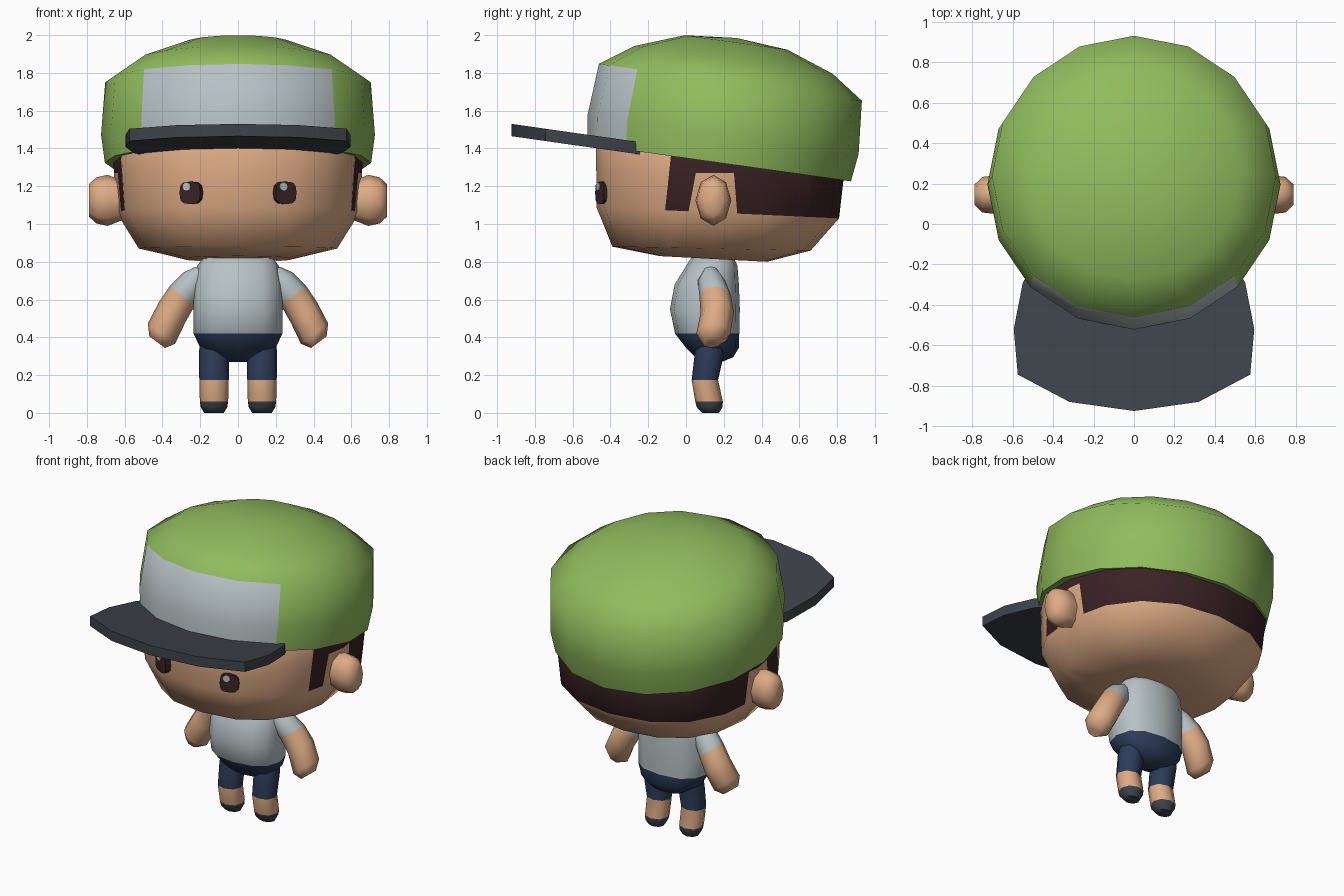
import bpy, bmesh, math
from mathutils import Vector, Quaternion

if "Cube" in bpy.data.objects:
    bpy.data.objects.remove(bpy.data.objects["Cube"])


def material(name, rgb):
    m = bpy.data.materials.new(name)
    m.diffuse_color = (*rgb, 1)
    m.use_nodes = True
    m.node_tree.nodes["Principled BSDF"].inputs["Base Color"].default_value = m.diffuse_color
    return m


GREEN = material("leaf green", (0.28, 0.50, 0.11))
GREY = material("pale grey", (0.47, 0.54, 0.56))
SKIN = material("skin", (0.73, 0.41, 0.235))
CHARCOAL = material("charcoal", (0.048, 0.057, 0.07))
NAVY = material("navy", (0.025, 0.045, 0.10))
BROWN = material("dark brown", (0.042, 0.016, 0.018))


def finish(name, bm, mats, rule=None, angle=60):
    bmesh.ops.remove_doubles(bm, verts=bm.verts, dist=0.003)
    bmesh.ops.recalc_face_normals(bm, faces=bm.faces)
    if rule:
        for f in bm.faces:
            f.material_index = rule(f.calc_center_median())
    me = bpy.data.meshes.new(name)
    bm.to_mesh(me)
    bm.free()
    for m in mats:
        me.materials.append(m)
    ob = bpy.data.objects.new(name, me)
    bpy.context.collection.objects.link(ob)
    bpy.ops.object.select_all(action='DESELECT')
    ob.select_set(True)
    bpy.context.view_layer.objects.active = ob
    bpy.ops.object.shade_smooth_by_angle(angle=math.radians(angle))
    return ob


def loft(name, rings, sides, mats, rule=None, power=2, cuts=(), angle=60):
    """Skin rings of (centre, rx, ry, rotation); power above 2 squares the section."""
    bm = bmesh.new()

    def soft(t):
        return math.copysign(abs(t) ** (2 / power), t) if abs(t) > 1e-6 else 0
    loops = []
    for c, rx, ry, rot in rings:
        loop = []
        for i in range(sides):
            a = 2 * math.pi * i / sides
            loop.append(bm.verts.new(Vector(c) + rot @ Vector((rx * soft(math.cos(a)), ry * soft(math.sin(a)), 0))))
        loops.append(loop)
    for lo, hi in zip(loops, loops[1:]):
        for i in range(sides):
            j = (i + 1) % sides
            bm.faces.new((lo[i], lo[j], hi[j], hi[i]))
    bm.faces.new(loops[0][::-1])
    bm.faces.new(loops[-1])
    for co, no in cuts:
        bmesh.ops.bisect_plane(bm, geom=bm.verts[:] + bm.edges[:] + bm.faces[:], plane_co=co, plane_no=no)
    return finish(name, bm, mats, rule, angle)


def tilt(d):
    return Vector((0, 0, 1)).rotation_difference(Vector(d))


UP = Quaternion()

# Head, with the hair cut into its faces around the ears
def hair_rule(c):
    above = c.z > 1.085 - 0.047 * (c.y + 0.11)
    front = -0.11 + 0.107 * (c.z - 1.08)
    notch = 0.016 + 0.19 * (c.z - 1.08) < c.y < 0.27 - 0.08 * (c.z - 1.07) and c.z < 1.27
    return int(above and c.y > front and not notch)


head = [(0.145, 0.815, 0.285, 0.053), (0.135, 0.87, 0.525, 0.02), (0.168, 1.06, 0.643, 0.047),
        (0.18, 1.325, 0.66, 0.115), (0.19, 1.5, 0.6, 0.12)]
loft("head", [((0, y, z), r, r, tilt((0, k, 1))) for y, z, r, k in head], 16, [SKIN, BROWN], hair_rule, 2.3,
     cuts=[((0, -0.11, 1.08), (0, 1, -0.107)), ((0, 0.016, 1.08), (0, 1, -0.19)),
           ((0, 0.27, 1.07), (0, 1, 0.08)), ((0, 0, 1.27), (0, 0, 1))])

# Cap crown: tilted back, grey panel on the front quarter
MID = Vector((0, 0.235, 1.75))
AXIS = Vector((0, 0.139, 0.99)).normalized()
BACK = Vector((0, 0.99, -0.139)).normalized()


def panel_rule(c):
    v = c - MID
    return int(-0.42 < v.dot(AXIS) < -0.01 and -v.dot(BACK) > abs(c.x))


crown = [(-0.43, 0.705), (-0.28, 0.725), (0, 0.703), (0.12, 0.53), (0.213, 0.275), (0.237, 0.001)]
loft("cap_crown", [(MID + AXIS * n, r, r, tilt(AXIS)) for n, r in crown], 16, [GREEN, GREY], panel_rule)

# Cap brim: sloped slab from half an outline
half = [(0.32, -0.88), (0.575, -0.745), (0.595, -0.52), (0.55, -0.29), (0.51, -0.22)]
outline = [(0, -0.925)] + half + [(-x, y) for x, y in reversed(half)]
bm = bmesh.new()
face = bm.faces.new([bm.verts.new((x, y, 1.53 - 0.142 * (y + 0.925))) for x, y in outline])
ext = bmesh.ops.extrude_face_region(bm, geom=[face])
bmesh.ops.translate(bm, vec=(0, 0, -0.065), verts=[v for v in ext["geom"] if isinstance(v, bmesh.types.BMVert)])
bmesh.ops.delete(bm, geom=[f for f in bm.faces if not f.is_valid], context='FACES')
bmesh.ops.holes_fill(bm, edges=bm.edges)
finish("cap_brim", bm, [CHARCOAL], angle=30)

# Torso: shirt over shorts
torso = [(0.27, 0.15, 0.05, 0.04), (0.295, 0.15, 0.12, 0.10), (0.345, 0.14, 0.20, 0.14), (0.42, 0.112, 0.235, 0.17),
         (0.55, 0.10, 0.237, 0.185), (0.68, 0.11, 0.235, 0.17), (0.78, 0.137, 0.215, 0.135), (0.825, 0.14, 0.18, 0.11)]
loft("torso", [((0, y, z), rx, ry, UP) for z, y, rx, ry in torso], 12, [GREY, NAVY],
     lambda c: int(c.z < 0.42), 2.4)

for s, side in ((-1, "left"), (1, "right")):
    # Ear
    out = Vector((s, 0, 0)).to_track_quat('Z', 'Y')
    ear = [(0.60, 0.07, 0.10), (0.69, 0.095, 0.135), (0.75, 0.088, 0.122), (0.79, 0.05, 0.085)]
    loft(side + "_ear", [((s * x, 0.145, 1.125), ry, rz, out) for x, ry, rz in ear], 8, [SKIN])

    # Eye and its highlight
    facing = Vector((s * 0.40, -0.917, 0)).to_track_quat('Z', 'Y')
    eye = Vector((s * 0.255, -0.457, 1.165))

    def plate(name, x, y, r, back, front, mat):
        loft(name, [(eye + facing @ Vector((x, y, d)), r, r, facing) for d in (back, front)], 12, [mat],
             power=3 if mat == BROWN else 2, angle=30)
    plate(side + "_eye", 0, 0, 0.06, -0.04, 0, BROWN)
    plate(side + "_eye_highlight", -0.017, 0.033, 0.022, -0.002, 0.005, GREY)

    # Arm with short sleeve
    arm = [(0.19, 0.13, 0.75, 0.04), (0.23, 0.135, 0.70, 0.073), (0.295, 0.155, 0.62, 0.084),
           (0.35, 0.165, 0.53, 0.088), (0.405, 0.145, 0.42, 0.09), (0.428, 0.135, 0.375, 0.052)]
    aim = Vector((s * 0.6, 0, -0.8)).to_track_quat('Z', 'Y')
    loft(side + "_arm", [((s * x, y, z), r, r, aim) for x, y, z, r in arm], 8, [SKIN, GREY],
         lambda c: int(abs(c.x) * 0.6 - c.z * 0.8 < -0.32))

    # Leg: shorts, shin and shoe
    leg = [(0.0, 0.13, 0.052, 0.045), (0.03, 0.125, 0.07, 0.068), (0.06, 0.122, 0.075, 0.073),
           (0.175, 0.10, 0.078, 0.07), (0.32, 0.125, 0.08, 0.078), (0.40, 0.13, 0.07, 0.07)]
    loft(side + "_leg", [((s * 0.127, y, z), rx, ry, UP) for z, y, rx, ry in leg], 8, [SKIN, NAVY, CHARCOAL],
         lambda c: 2 if c.z < 0.06 else int(c.z > 0.175), 2.2)
